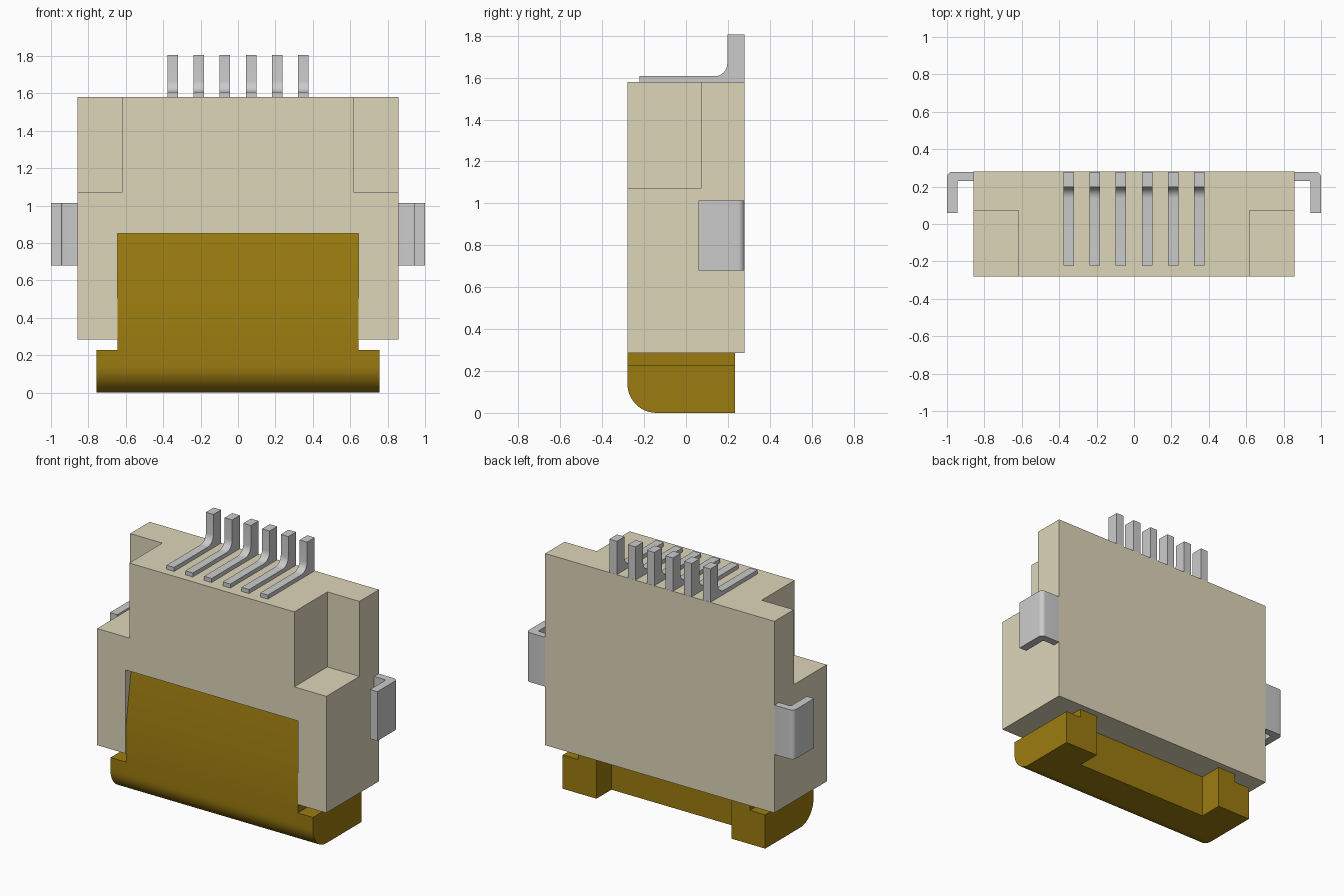
import bpy, bmesh, math
from mathutils import Vector

if "Cube" in bpy.data.objects:
    bpy.data.objects.remove(bpy.data.objects["Cube"])


def material(name, color):
    m = bpy.data.materials.new(name)
    m.diffuse_color = (*color, 1)
    m.use_nodes = True
    m.node_tree.nodes["Principled BSDF"].inputs["Base Color"].default_value = m.diffuse_color
    return m


cream = material("cream_plastic", (0.73, 0.67, 0.49))
gold = material("gold_plastic", (0.33, 0.20, 0.005))


def prism(name, pts, axis, a, b, mat=None):
    """Extrude a 2D profile: (y, z) points along x, or (x, y) points along z."""
    def place(p, t):
        return (t, *p) if axis == "x" else (*p, t)
    bm = bmesh.new()
    face = bm.faces.new([bm.verts.new(place(p, a)) for p in pts])
    ext = bmesh.ops.extrude_face_region(bm, geom=[face])["geom"]
    shift = Vector((b - a, 0, 0)) if axis == "x" else Vector((0, 0, b - a))
    bmesh.ops.translate(bm, vec=shift, verts=[v for v in ext if isinstance(v, bmesh.types.BMVert)])
    bmesh.ops.recalc_face_normals(bm, faces=bm.faces)
    me = bpy.data.meshes.new(name)
    bm.to_mesh(me)
    bm.free()
    ob = bpy.data.objects.new(name, me)
    bpy.context.collection.objects.link(ob)
    if mat:
        me.materials.append(mat)
    return ob


def box(name, x, y, z, mat=None):
    return prism(name, [(x[0], y[0]), (x[1], y[0]), (x[1], y[1]), (x[0], y[1])], "z", *z, mat)


def arc(cx, cy, r, a0, a1, n=8):
    return [(cx + r * math.cos(math.radians(a0 + (a1 - a0) * i / n)),
             cy + r * math.sin(math.radians(a0 + (a1 - a0) * i / n))) for i in range(n + 1)]


def activate(ob):
    bpy.ops.object.select_all(action="DESELECT")
    ob.select_set(True)
    bpy.context.view_layer.objects.active = ob


def combine(ob, other, operation):
    activate(ob)
    mod = ob.modifiers.new("bool", "BOOLEAN")
    mod.object, mod.operation, mod.solver = other, operation, "EXACT"
    bpy.ops.object.modifier_apply(modifier=mod.name)
    bpy.data.objects.remove(other)


def smooth(ob):
    activate(ob)
    bpy.ops.object.shade_smooth_by_angle(angle=math.radians(30))


# Housing with two front corner notches and the latch pocket
housing = box("housing", (-0.857, 0.857), (-0.28, 0.28), (0.285, 1.58), cream)
for s in (-1, 1):
    xs = sorted((s * 0.617, s * 1.0))
    combine(housing, box("notch_cutter", xs, (-0.4, 0.073), (1.073, 1.7)), "DIFFERENCE")
combine(housing, box("pocket_cutter", (-0.645, 0.645), (-0.4, 0.06), (0.2, 0.85)), "DIFFERENCE")

# Latch: wide rounded bar, narrower tilted flap, recess between the rear feet
latch = prism("latch", arc(-0.14, 0.14, 0.14, 180, 270, 12)
              + [(0.235, 0), (0.235, 0.228), (-0.28, 0.228)], "x", -0.757, 0.757, gold)
flap = prism("flap", [(-0.28, 0.17), (0.235, 0.17), (0.235, 0.285), (0.06, 0.285),
                      (0.06, 0.85), (-0.22, 0.85), (-0.28, 0.45)], "x", -0.643, 0.643, gold)
combine(latch, flap, "UNION")
combine(latch, box("recess_cutter", (-0.505, 0.505), (0.075, 0.4), (-0.1, 0.285)), "DIFFERENCE")
smooth(latch)

# Six bent contact pins
pin_profile = ([(-0.222, 1.57), (0.279, 1.57), (0.279, 1.805), (0.197, 1.805)]
               + arc(0.137, 1.667, 0.06, 0, -90) + [(-0.222, 1.607)])
for i in range(6):
    x = (i - 2.5) * 0.14
    smooth(prism(f"contact_pin_{i + 1}", pin_profile, "x", x - 0.028, x + 0.028))

# Mirrored L-shaped solder tabs on the sides
tab_profile = ([(0.85, 0.279), (0.85, 0.23)] + arc(0.935, 0.22, 0.01, 90, 0, 4)
               + [(0.945, 0.06), (1.0, 0.06)] + arc(0.97, 0.249, 0.03, 0, 90))
for side, s in (("left", -1), ("right", 1)):
    smooth(prism(f"solder_tab_{side}", [(s * x, y) for x, y in tab_profile], "z", 0.68, 1.013))
